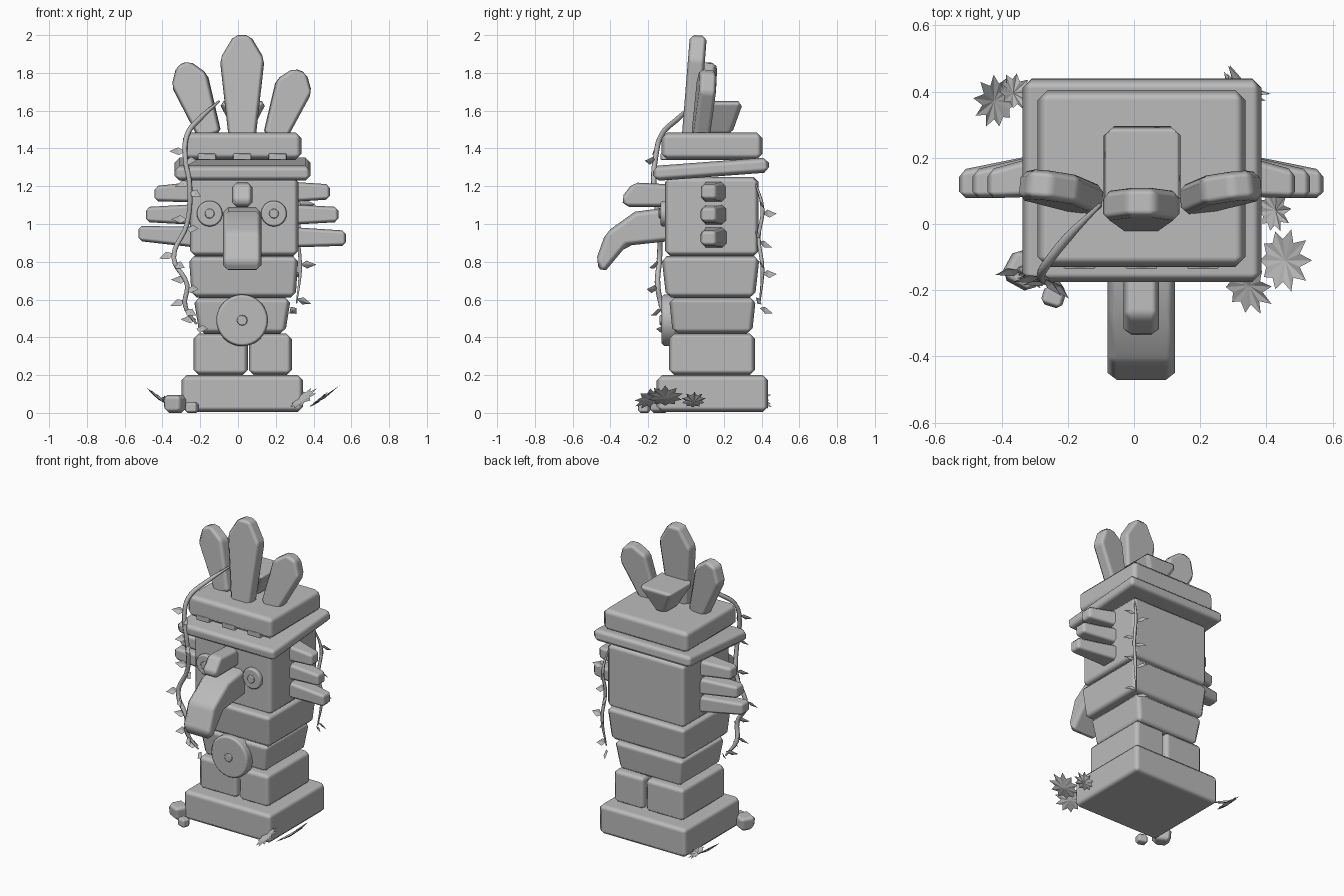
import bpy, bmesh, math
from mathutils import Vector, Matrix, Euler

if "Cube" in bpy.data.objects:
    bpy.data.objects.remove(bpy.data.objects["Cube"], do_unlink=True)

stone = bpy.data.materials.new("stone_grey")
stone.use_nodes = True
GREY = (0.5, 0.5, 0.5, 1)
stone.diffuse_color = GREY
stone.node_tree.nodes["Principled BSDF"].inputs["Base Color"].default_value = GREY


def finish(name, bm, bevel=0.0, loc=(0, 0, 0), rot=(0, 0, 0)):
    """Turn a bmesh into a bevelled stone object."""
    bmesh.ops.recalc_face_normals(bm, faces=bm.faces)
    mesh = bpy.data.meshes.new(name)
    bm.to_mesh(mesh)
    bm.free()
    mesh.materials.append(stone)
    obj = bpy.data.objects.new(name, mesh)
    bpy.context.collection.objects.link(obj)
    obj.location, obj.rotation_euler = loc, rot
    if bevel:
        mesh.shade_smooth()
        mod = obj.modifiers.new("worn_edges", "BEVEL")
        mod.width, mod.segments = bevel, 1
        mod.harden_normals = True
    return obj


def block(name, x, y, z, taper=(0, 0), bevel=0.028, rot=(0, 0, 0)):
    """Box between ranges; taper pulls in each side of the bottom."""
    center = Vector([sum(r) / 2 for r in (x, y, z)])
    half = Vector([(r[1] - r[0]) / 2 for r in (x, y, z)])
    bm = bmesh.new()
    bmesh.ops.create_cube(bm, size=2)
    for v in bm.verts:
        low = v.co.z < 0
        v.co = Vector([a * b for a, b in zip(v.co, half)])
        if low:
            v.co.x -= math.copysign(taper[0], v.co.x)
            v.co.y -= math.copysign(taper[1], v.co.y)
    return finish(name, bm, bevel, center, rot)


def prism(name, points, depth, bevel, loc=(0, 0, 0), rot=(0, 0, 0), axis="Y"):
    """Extrude an outline symmetrically along Y (xz outline) or X (yz outline)."""
    bm = bmesh.new()
    push = Vector((0, depth, 0)) if axis == "Y" else Vector((depth, 0, 0))
    put = (lambda a, b: Vector((a, 0, b))) if axis == "Y" else (lambda a, b: Vector((0, a, b)))
    face = bm.faces.new([bm.verts.new(put(*p) - push / 2) for p in points])
    out = bmesh.ops.extrude_face_region(bm, geom=[face])["geom"]
    bmesh.ops.translate(bm, vec=push, verts=[v for v in out if isinstance(v, bmesh.types.BMVert)])
    return finish(name, bm, bevel, loc, rot)


def disc(name, loc, radius, depth, bevel, sides=28):
    ring = [(radius * math.cos(i * math.tau / sides), radius * math.sin(i * math.tau / sides))
            for i in range(sides)]
    return prism(name, ring, depth, bevel, loc)


# Stacked body
block("base", (-.3, .345), (-.155, .435), (.005, .2))
block("right_leg", (-.235, .053), (-.09, .365), (.2, .42))
block("left_leg", (.057, .285), (-.09, .365), (.2, .42))
block("belly", (-.235, .28), (-.09, .37), (.42, .61), (.03, .02))
block("chest", (-.26, .32), (-.13, .39), (.61, .83), (.015, .025))
block("head", (-.255, .32), (-.11, .385), (.83, 1.25))
block("hat_brim", (-.337, .385), (-.175, .44), (1.25, 1.33), rot=(.075, 0, 0))
block("hat_band", (-.292, .337), (-.13, .405), (1.34, 1.485), bevel=.032)
block("hat_crown", (-.105, .155), (.04, .305), (1.47, 1.65), (-.095, -.065))
for i in range(3):
    x = .022 + .187 * (i - 1)
    block("hat_stud", (x - .048, x + .048), (-.135, 0), (1.34, 1.372), bevel=.004)


# Crest feathers
def feather(name, loc, length, wide, lean, turn=0):
    half = [(.6 * wide, -.04), (wide, .75 * length), (.36 * wide, length)]
    outline = half + [(-a, b) for a, b in reversed(half)]
    prism(name, outline, .09, .022, loc, (-.08, lean, turn))


feather("middle_feather", (.022, .025, 1.49), .51, .118, 0)
feather("right_feather", (-.16, .08, 1.5), .375, .1, -.36, -.08)
feather("left_feather", (.205, .08, 1.49), .345, .1, .37, .08)

# Face
beak = [(-.08, 1.09), (-.27, 1.065), (-.425, .955), (-.48, .8), (-.44, .735),
        (-.315, .885), (-.08, .91)]
prism("beak", beak, .205, .028, (.022, 0, 0), axis="X")
brow = [(-.08, 1.21), (-.28, 1.22), (-.345, 1.135), (-.325, 1.09), (-.08, 1.09)]
prism("brow", brow, .107, .024, (.022, 0, 0), axis="X")
for side, x in (("right", -.15), ("left", .19)):
    disc(side + "_eye", (x, -.11, 1.055), .068, .05, .01)
    disc(side + "_pupil", (x, -.13, 1.055), .026, .03, .006, 12)

# Belly shield
disc("shield", (.022, -.09, .49), .137, .08, .015, 32)
disc("shield_boss", (.022, -.125, .49), .028, .03, .006, 12)


# Wing fingers, tapering outward
def finger(name, side, z, reach, slope):
    bm = bmesh.new()
    bmesh.ops.create_cube(bm, size=1)
    for v in bm.verts:
        tip = v.co.x > 0
        y = (.12 if tip else .155) + v.co.y * (.085 if tip else .14)
        height = z + v.co.z * (.08 if tip else .11) + (slope if tip else 0)
        v.co = (.022 + side * (reach if tip else .24), y, height)
    finish(name, bm, .02)


for side, word in ((-1, "right"), (1, "left")):
    finger(word + "_upper_finger", side, 1.17, .465, 0 if side > 0 else -.01)
    finger(word + "_middle_finger", side, 1.05, .51, 0)
    finger(word + "_lower_finger", side, .93, .55, -.005 if side > 0 else .02)


# Vines with leaves
def vine(name, points, thick, outward, first_leaf):
    curve = bpy.data.curves.new(name, "CURVE")
    curve.dimensions = "3D"
    curve.bevel_depth, curve.bevel_resolution, curve.resolution_u = thick, 1, 5
    curve.use_fill_caps = True
    spline = curve.splines.new("BEZIER")
    spline.bezier_points.add(len(points) - 1)
    for bp, p in zip(spline.bezier_points, points):
        bp.co = p
        bp.handle_left_type = bp.handle_right_type = "AUTO"
    spline.bezier_points[0].radius = spline.bezier_points[-1].radius = .4
    curve.materials.append(stone)
    bpy.context.collection.objects.link(bpy.data.objects.new(name, curve))

    bm = bmesh.new()
    out = Vector(outward).normalized()
    across = out.cross(Vector((0, 0, 1)))
    for i, p in enumerate(points[first_leaf:]):
        for sign in (-1, 1):
            start = Vector(p) + Vector((0, 0, .025 * sign))
            along = (across * sign + out * .5 + Vector((0, 0, -.4 * (i % 2)))).normalized()
            width = along.cross(out + Vector((0, 0, .5))).normalized() * .024
            ridge = out * .008
            root, tip = bm.verts.new(start), bm.verts.new(start + along * .085)
            mid = bm.verts.new(start + along * .04 - ridge)
            for s in (-1, 1):
                edge = bm.verts.new(start + along * .035 + width * s)
                bm.faces.new((root, mid, edge))
                bm.faces.new((mid, tip, edge))
    finish(name + "_leaves", bm)


vine("front_vine", [(-.1, .06, 1.65), (-.2, -.04, 1.56), (-.27, -.13, 1.47), (-.28, -.16, 1.36),
                    (-.255, -.17, 1.2), (-.27, -.14, 1.0), (-.34, -.14, .82), (-.27, -.15, .68),
                    (-.28, -.13, .57), (-.22, -.1, .47)], .014, (-.3, -1, 0), 3)
vine("back_vine", [(.3, .36, 1.24), (.325, .405, 1.08), (.32, .385, .93), (.33, .405, .76),
                   (.31, .39, .58)], .01, (.7, 1, 0), 1)


# Jagged plants around the base
def plant(name, loc, radius, rot):
    bm = bmesh.new()
    hub = bm.verts.new((0, 0, -.012))
    spikes = 10
    rim = []
    for i in range(2 * spikes):
        a = i * math.pi / spikes
        r = radius * (.68 if i % 2 else 1 + .12 * math.cos(a))
        rim.append(bm.verts.new((r * math.cos(a), r * math.sin(a), 0)))
    for a, b in zip(rim, rim[1:] + rim[:1]):
        bm.faces.new((hub, a, b))
    finish(name, bm, 0, loc, rot)


plant("plant_front_large", (.45, -.11, .085), .095, (0, -.6, 0))
plant("plant_front_small", (.34, -.19, .075), .085, (.65, -.3, -.6))
plant("plant_side", (.42, .04, .065), .065, (0, -.7, .1))
plant("plant_back_large", (-.415, .37, .08), .08, (0, -.65, 3))
plant("plant_back_small", (-.36, .4, .06), .06, (-.4, .5, 0))

# Loose pebbles
block("large_pebble", (-.39, -.275), (-.195, -.085), (0, .095), (-.008, -.008), .025, (0, 0, -.5))
block("small_pebble", (-.277, -.21), (-.25, -.19), (0, .058), bevel=.015, rot=(0, 0, -.3))
